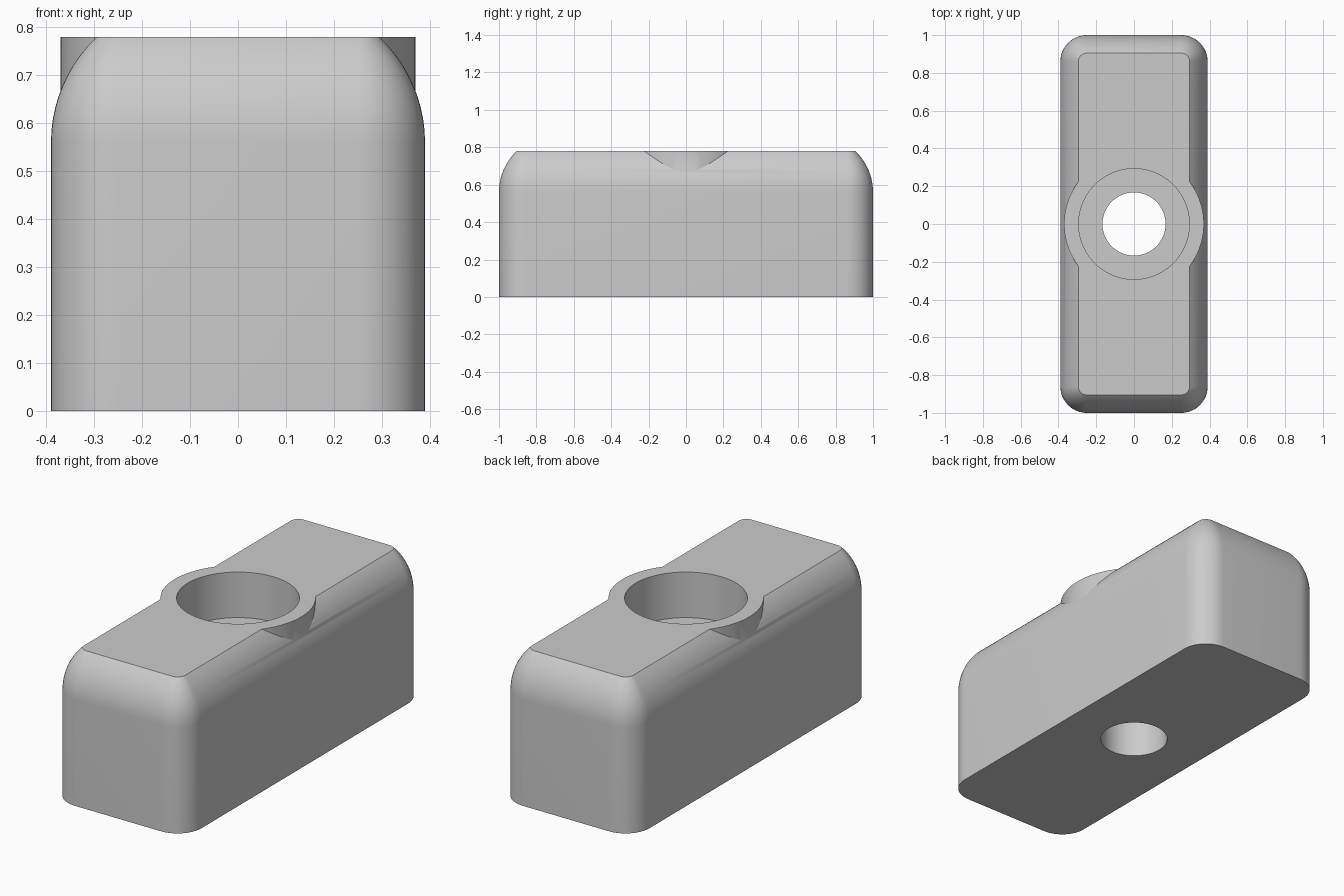
import bpy, bmesh
from math import sin, cos, pi, radians

if "Cube" in bpy.data.objects:
    bpy.data.objects.remove(bpy.data.objects["Cube"], do_unlink=True)

HALF_X, HALF_Y, HEIGHT = 0.39, 1.0, 0.78
CORNER = 0.14        # plan corner radius
SHOULDER = 0.56      # where the rounded shoulder begins
ROUND = 0.302        # shoulder radius
FLOOR = 0.54         # counterbore floor

grey = bpy.data.materials.new("light grey")
grey.use_nodes = True
grey.diffuse_color = (0.6, 0.6, 0.6, 1)
grey.node_tree.nodes["Principled BSDF"].inputs["Base Color"].default_value = (0.6, 0.6, 0.6, 1)


def outline(inset, steps=12):
    """Rounded rectangle in plan, shrunk by inset."""
    r = CORNER - inset
    points = []
    for quarter, (sx, sy) in enumerate([(1, 1), (-1, 1), (-1, -1), (1, -1)]):
        for i in range(steps + 1):
            a = (quarter + i / steps) * pi / 2
            points.append((sx * (HALF_X - CORNER) + r * cos(a),
                           sy * (HALF_Y - CORNER) + r * sin(a)))
    return points


def make_block():
    bm = bmesh.new()
    levels = [(0, 0)]
    for i in range(13):
        a = radians(55) * i / 12
        levels.append((ROUND * (1 - cos(a)), SHOULDER + ROUND * sin(a)))
    rings = [[bm.verts.new((x, y, z)) for x, y in outline(inset)] for inset, z in levels]
    n = len(rings[0])
    for low, high in zip(rings, rings[1:]):
        for i in range(n):
            j = (i + 1) % n
            bm.faces.new((low[i], low[j], high[j], high[i]))
    bm.faces.new(rings[0][::-1])
    bm.faces.new(rings[-1])
    mesh = bpy.data.meshes.new("block")
    bm.to_mesh(mesh)
    bm.free()
    mesh.materials.append(grey)
    ob = bpy.data.objects.new("block", mesh)
    bpy.context.collection.objects.link(ob)
    return ob


def cylinder(name, radius, bottom, top):
    bpy.ops.mesh.primitive_cylinder_add(vertices=96, radius=radius, depth=top - bottom,
                                        location=(0, 0, (top + bottom) / 2))
    ob = bpy.context.object
    ob.name = name
    ob.data.materials.append(grey)
    return ob


def combine(target, tool, operation):
    """Apply a boolean and discard the helper."""
    tool.hide_render = True
    bpy.ops.object.select_all(action='DESELECT')
    bpy.context.view_layer.objects.active = target
    target.select_set(True)
    mod = target.modifiers.new(tool.name, 'BOOLEAN')
    mod.operation, mod.object, mod.solver = operation, tool, 'EXACT'
    bpy.ops.object.modifier_apply(modifier=mod.name)
    bpy.data.objects.remove(tool, do_unlink=True)


block = make_block()

# Round collar bulging through the shoulders
combine(block, cylinder("collar", 0.37, 0.3, 0.95), 'UNION')

# Flat top plane shared by block and collar
bpy.ops.mesh.primitive_cube_add(size=3, location=(0, 0, HEIGHT + 1.5))
trim = bpy.context.object
trim.name = "top_trim"
trim.data.materials.append(grey)
combine(block, trim, 'DIFFERENCE')

# Counterbore and through hole
combine(block, cylinder("counterbore", 0.293, FLOOR, 1.2), 'DIFFERENCE')
combine(block, cylinder("through_hole", 0.167, -0.3, 1.3), 'DIFFERENCE')

block.name = "bored_block"
bpy.ops.object.select_all(action='DESELECT')
block.select_set(True)
bpy.context.view_layer.objects.active = block
bpy.ops.object.shade_smooth_by_angle(angle=radians(25))
